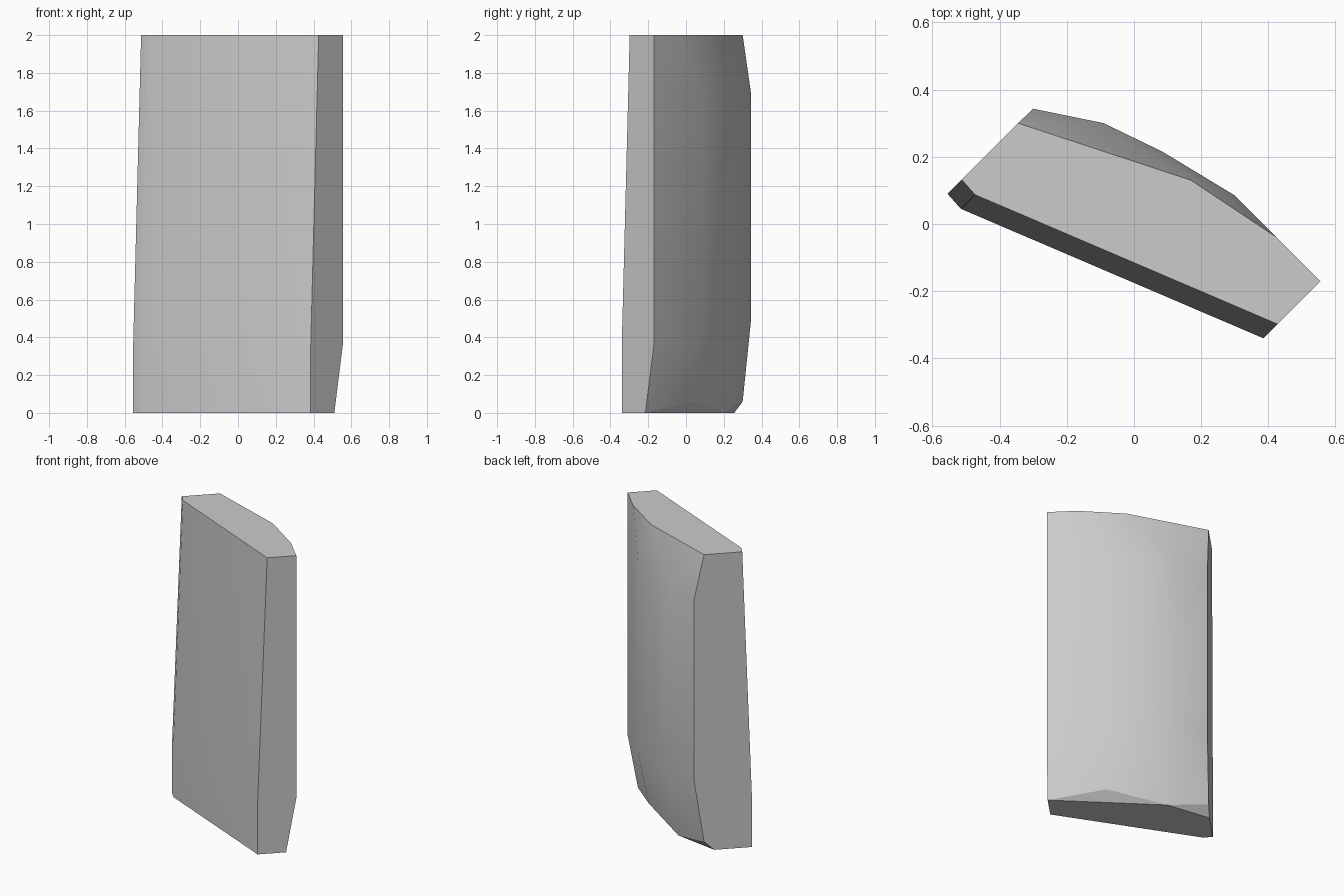
import bpy
import bmesh
import math

cube = bpy.data.objects.get("Cube")
if cube:
    bpy.data.objects.remove(cube, do_unlink=True)

stone = bpy.data.materials.new("grey stone")
stone.use_nodes = True
stone.diffuse_color = (0.6, 0.6, 0.6, 1)
stone.node_tree.nodes["Principled BSDF"].inputs["Base Color"].default_value = (0.6, 0.6, 0.6, 1)

# Front edge of the slab: upright at the foot, then leaning back diagonally
front_foot = [(-0.555, 0.09), (-0.515, 0.045), (0.385, -0.34)]
LEAN = 0.042
points = []
for z, lean in ((0, 0), (0.36, 0), (2, LEAN)):
    points += [(x + lean, y + lean, z) for x, y in front_foot]

# Rounded back: full girth between a lower and an upper ring
back_girth = [(-0.30, 0.343), (-0.09, 0.30), (0.085, 0.215),
              (0.30, 0.085), (0.425, -0.04), (0.555, -0.17)]
for i, (x, y) in enumerate(back_girth):
    t = i / 5
    points.append((x, y, 0.48 - 0.12 * t))
    points.append((x, y, 1.70))

# Narrower back at the top
points += [(x, y, 2) for x, y in
           ((-0.345, 0.30), (0.17, 0.13), (0.425, -0.04), (0.555, -0.17))]

# Chipped back at the foot
points += [(0.51, -0.215, 0), (0.25, 0.04, 0.06), (-0.09, 0.21, 0),
           (-0.345, 0.30, 0.06), (-0.39, 0.255, 0)]

# Wrap the rings into one solid slab
bm = bmesh.new()
for p in points:
    bm.verts.new(p)
hull = bmesh.ops.convex_hull(bm, input=bm.verts[:])
loose = {v for v in hull["geom_interior"] + hull["geom_unused"]
         if isinstance(v, bmesh.types.BMVert) and v.is_valid}
bmesh.ops.delete(bm, geom=list(loose), context="VERTS")
bmesh.ops.dissolve_limit(bm, angle_limit=math.radians(1),
                         verts=bm.verts[:], edges=bm.edges[:])
bmesh.ops.recalc_face_normals(bm, faces=bm.faces[:])
mesh = bpy.data.meshes.new("stone_slab")
bm.to_mesh(mesh)
bm.free()
mesh.materials.append(stone)

slab = bpy.data.objects.new("stone_slab", mesh)
bpy.context.collection.objects.link(slab)
bpy.ops.object.select_all(action="DESELECT")
slab.select_set(True)
bpy.context.view_layer.objects.active = slab
bpy.ops.object.shade_smooth_by_angle(angle=math.radians(30))
